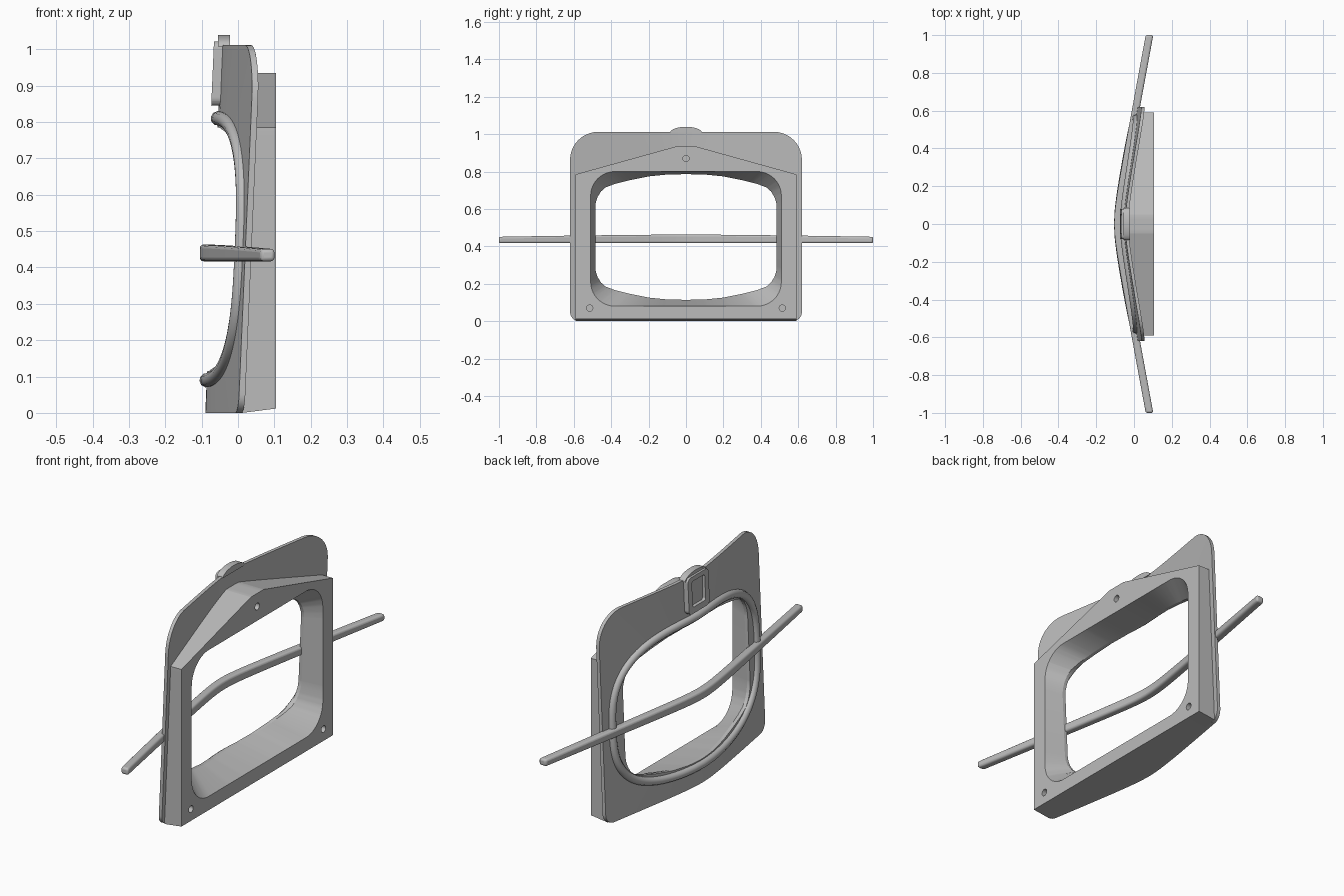
import bpy, bmesh, math
from math import sin, cos, pi, tau, sqrt

cube = bpy.data.objects.get("Cube")
if cube:
    bpy.data.objects.remove(cube)

grey = bpy.data.materials.new("plain grey")
grey.use_nodes = True
colour = (0.5, 0.5, 0.5, 1)
grey.diffuse_color = colour
grey.node_tree.nodes["Principled BSDF"].inputs["Base Color"].default_value = colour

MID = 0.45      # height of the opening's centre
THICK = 0.017   # thickness of the bent plate
BACK = 0.105    # flat mounting face


def finish(obj, angle=35):
    bpy.ops.object.select_all(action='DESELECT')
    obj.select_set(True)
    bpy.context.view_layer.objects.active = obj
    bpy.ops.object.shade_smooth_by_angle(angle=math.radians(angle))


def make(name, bm):
    bmesh.ops.recalc_face_normals(bm, faces=bm.faces)
    mesh = bpy.data.meshes.new(name)
    bm.to_mesh(mesh)
    bm.free()
    mesh.materials.append(grey)
    obj = bpy.data.objects.new(name, mesh)
    bpy.context.collection.objects.link(obj)
    return obj


def bend(y, slope):
    return sqrt((slope * y) ** 2 + 0.0004) - 0.02


def surface(y, z):
    """Outer face of the bent, leaning plate."""
    return -0.09 + 0.043 * z + bend(y, 0.176)


def rounded(w, z0, z1, r0, r1, steps=10):
    """Rectangle outline with separate bottom and top corner radii."""
    pts = []
    for sy, z, r, sz, start in ((1, z1, r1, -1, 0), (-1, z1, r1, -1, 1),
                                (-1, z0, r0, 1, 2), (1, z0, r0, 1, 3)):
        for i in range(steps + 1):
            a = (start + i / steps) * pi / 2
            pts.append((sy * (w - r) + r * cos(a), z + sz * r + r * sin(a)))
    return pts


def cast(loop, a, zc):
    """Point where a ray from the centre meets an outline."""
    dy, dz, best = cos(a), sin(a), 0
    for (py, pz), (qy, qz) in zip(loop, loop[1:] + loop[:1]):
        ey, ez = qy - py, qz - pz
        den = dy * ez - dz * ey
        if abs(den) < 1e-9:
            continue
        t = (py * ez - (pz - zc) * ey) / den
        s = (py * dz - (pz - zc) * dy) / den
        if -1e-4 <= s <= 1 + 1e-4:
            best = max(best, t)
    return dy * best, zc + dz * best


def frame(name, outer, hole_front, hole_back, front, back, zc=MID, lift=0.0):
    """Ring-shaped solid between two depth functions."""
    angles = {round(i * tau / 120, 3) for i in range(120)}
    for loop in (outer, hole_front, hole_back):
        angles |= {round(math.atan2(z - zc, y) % tau, 3) for y, z in loop}
    bm = bmesh.new()
    rows = []
    for a in sorted(angles):
        o, f, b = (cast(l, a, zc) for l in (outer, hole_front, hole_back))
        ob = (o[0], max(o[1], lift))
        rows.append([bm.verts.new((depth(y, z), y, z)) for (y, z), depth in
                     ((o, front), (ob, back), (b, back), (f, front))])
    for r, s in zip(rows, rows[1:] + rows[:1]):
        for i in range(4):
            j = (i + 1) % 4
            bm.faces.new((r[i], r[j], s[j], s[i]))
    return make(name, bm)


def prism(name, outline, front, back):
    bm = bmesh.new()
    a = [bm.verts.new((front, y, z)) for y, z in outline]
    b = [bm.verts.new((back, y, z)) for y, z in outline]
    bm.faces.new(a)
    bm.faces.new(b)
    for i in range(len(a)):
        j = (i + 1) % len(a)
        bm.faces.new((a[i], a[j], b[j], b[i]))
    return make(name, bm)


# Opening outline, mirrored from one quarter
quarter = [(0.485, 0.16), (0.482, 0.185), (0.472, 0.215), (0.455, 0.243), (0.43, 0.265),
           (0.38, 0.284), (0.3, 0.304), (0.2, 0.324), (0.1, 0.334), (0, 0.336)]
half = quarter + [(-y, z) for y, z in quarter[-2::-1]]
opening = [(y, MID + z) for y, z in half] + [(-y, MID - z) for y, z in half]

# Bent face plate
plate = frame("face_plate", rounded(0.62, 0, 1.012, 0.05, 0.15), opening, opening,
              surface, lambda y, z: surface(y, z) + THICK)
finish(plate)

# Mounting body with gabled top and flared opening
gable = [(0.59, 0), (0.59, 0.785), (0.05, 0.935), (-0.05, 0.935), (-0.59, 0.785), (-0.59, 0)]
body = frame("mounting_body", gable, opening, rounded(0.51, 0.08, 0.8, 0.13, 0.13),
             lambda y, z: surface(y, z) + THICK, lambda y, z: BACK, lift=0.012)

# Blind screw holes in the mounting face
for y, z in ((-0.515, 0.07), (0.515, 0.07), (0, 0.87)):
    bpy.ops.mesh.primitive_cylinder_add(vertices=20, radius=0.017, depth=0.08,
                                        location=(BACK, y, z), rotation=(0, pi / 2, 0))
    cutter = bpy.context.object
    cutter.name = "screw_hole_cutter"
    cutter.hide_render = True
    mod = body.modifiers.new("screw_hole", 'BOOLEAN')
    mod.operation, mod.solver, mod.object = 'DIFFERENCE', 'EXACT', cutter
    bpy.context.view_layer.objects.active = body
    bpy.ops.object.modifier_apply(modifier=mod.name)
    bpy.data.objects.remove(cutter)
finish(body)

# Round bead around the opening
curve = bpy.data.curves.new("opening_bead", 'CURVE')
curve.dimensions = '3D'
curve.bevel_depth = 0.02
curve.bevel_resolution = 3
spline = curve.splines.new('POLY')
COUNT = 120
spline.points.add(COUNT - 1)
for i, p in enumerate(spline.points):
    c, s = cos(i * tau / COUNT), sin(i * tau / COUNT)
    y = 0.56 * math.copysign(abs(c) ** 0.7, c)
    z = MID + 0.36 * math.copysign(abs(s) ** 0.7, s)
    p.co = (surface(y, z), y, z, 1)
spline.use_cyclic_u = True
spline.use_smooth = True
curve.materials.append(grey)
bpy.context.collection.objects.link(bpy.data.objects.new("opening_bead", curve))

# Long curved cross bar, slimmer toward its tips
bm = bmesh.new()
sections = []
for i in range(-30, 31):
    y = i / 30
    x = -0.105 + bend(y, 0.186)
    top = 0.463 - 0.012 * abs(y) ** 1.5
    sections.append([bm.verts.new(v) for v in ((x, y, 0.417), (x + 0.04, y, 0.417),
                                               (x + 0.04, y, top), (x, y, top))])
for r, s in zip(sections, sections[1:]):
    for i in range(4):
        j = (i + 1) % 4
        bm.faces.new((r[i], r[j], s[j], s[i]))
bm.faces.new(sections[0])
bm.faces.new(sections[-1])
bar = make("cross_bar", bm)
bevel = bar.modifiers.new("soft_edges", 'BEVEL')
bevel.width, bevel.segments = 0.01, 3
finish(bar)

# Latch: raised surround, recessed panel and arched cap
lean = lambda offset: (lambda y, z: -0.09 + 0.043 * z + offset)
slot = rounded(0.05, 0.875, 1.0, 0.01, 0.01, 3)
finish(frame("latch_surround", rounded(0.08, 0.845, 1.022, 0.02, 0.02, 4), slot, slot,
             lean(-0.02), lean(0.01), zc=0.935))
prism("latch_panel", rounded(0.055, 0.87, 1.005, 0.01, 0.01, 3), -0.056, -0.04)
arch = [(0.085 * cos(i * pi / 16), 1.008 + 0.031 * sin(i * pi / 16)) for i in range(17)]
finish(prism("latch_cap", arch, -0.055, -0.022))
